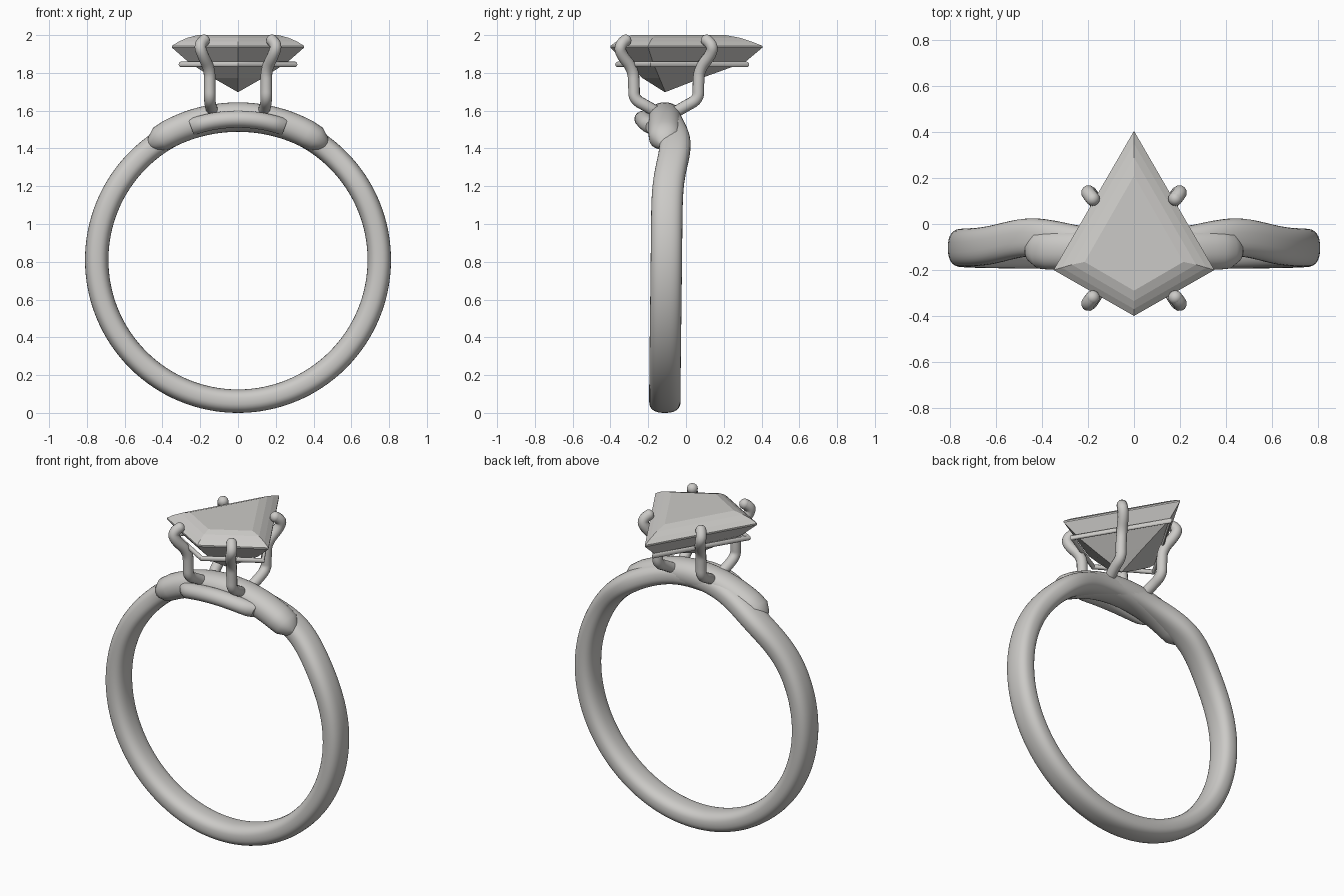
import bpy, bmesh
from math import sin, cos, pi, radians, copysign, exp
from mathutils import Vector

cube = bpy.data.objects.get("Cube")
if cube:
    bpy.data.objects.remove(cube)

metal = bpy.data.materials.new("silver_grey")
metal.use_nodes = True
GREY = (0.6, 0.59, 0.57, 1)
metal.diffuse_color = GREY
metal.node_tree.nodes["Principled BSDF"].inputs["Base Color"].default_value = GREY

CENTRE_Z = 0.81


def finish(bm, name, smooth):
    bmesh.ops.recalc_face_normals(bm, faces=bm.faces)
    mesh = bpy.data.meshes.new(name)
    bm.to_mesh(mesh)
    bm.free()
    obj = bpy.data.objects.new(name, mesh)
    bpy.context.collection.objects.link(obj)
    mesh.materials.append(metal)
    if smooth:
        bpy.ops.object.select_all(action='DESELECT')
        obj.select_set(True)
        bpy.context.view_layer.objects.active = obj
        bpy.ops.object.shade_smooth_by_angle(angle=radians(40))
    return obj


def loft(name, rings, closed=False, smooth=True):
    """Skin a list of equal-length rings of points."""
    bm = bmesh.new()
    loops = [[bm.verts.new(p) for p in ring] for ring in rings]
    n = len(loops[0])
    pairs = list(zip(loops, loops[1:]))
    if closed:
        pairs.append((loops[-1], loops[0]))
    else:
        bm.faces.new(loops[0])
        bm.faces.new(loops[-1])
    for a, b in pairs:
        for i in range(n):
            j = (i + 1) % n
            bm.faces.new((a[i], a[j], b[j], b[i]))
    return finish(bm, name, smooth)


def arc_ring(t, radius, y, thick, width, power, n=32):
    """Rounded cross-section at angle t from the top of the hoop."""
    pts = []
    for k in range(n):
        a = 2 * pi * k / n
        u = copysign(abs(cos(a)) ** (2 / power), cos(a)) * thick
        v = copysign(abs(sin(a)) ** (2 / power), sin(a)) * width
        pts.append((sin(t) * (radius + u), y + v, CENTRE_Z + cos(t) * (radius + u)))
    return pts


def tube(name, points, radius, cyclic=False, spline_type='NURBS'):
    """Round wire along a path, with domed ends when open."""
    curve = bpy.data.curves.new(name, 'CURVE')
    curve.dimensions = '3D'
    curve.bevel_depth = radius
    curve.bevel_resolution = 4
    curve.resolution_u = 8
    sp = curve.splines.new(spline_type)
    sp.points.add(len(points) - 1)
    for p, co in zip(sp.points, points):
        p.co = (*co, 1)
    sp.use_cyclic_u = cyclic
    if spline_type == 'NURBS':
        sp.order_u = 3
        sp.use_endpoint_u = True
    temp = bpy.data.objects.new(name + "_path", curve)
    bpy.context.collection.objects.link(temp)
    bm = bmesh.new()
    bm.from_mesh(temp.to_mesh())
    temp.to_mesh_clear()
    bpy.data.objects.remove(temp)
    if not cyclic:
        for end in (points[0], points[-1]):
            ball = bmesh.ops.create_uvsphere(bm, u_segments=16, v_segments=10, radius=radius)
            bmesh.ops.translate(bm, verts=ball["verts"], vec=Vector(end))
    return finish(bm, name, True)


# Hoop, which leans back towards the shoulders
hoop = []
for i in range(128):
    t = -pi + 2 * pi * i / 128
    lean = -0.112 + 0.045 * exp(-((abs(t) - 0.62) / 0.3) ** 2) + 0.008 * (1 + cos(t)) * abs(sin(t))
    hoop.append(arc_ring(t, 0.748, lean, 0.062, 0.083, 2.5))
loft("band", hoop, closed=True)

# Thicker saddle across the top, pinched at both ends
stations = [(-0.68, 0.02), (-0.63, 0.6), (-0.57, 0.95), (-0.5, 1)]
stations += [(-0.5 + i / 20, 1) for i in range(1, 20)]
stations += [(-t, s) for t, s in reversed(stations[:4])]
saddle = []
for t, s in stations:
    mid = cos(t * pi / 1.2)
    saddle.append(arc_ring(t, 0.762 - 0.006 * mid, -0.112, 0.073 * s + 0.005 * mid, 0.087 * s, 2.2))
loft("band_saddle", saddle)

# Small forward ledge under the front prongs
ledge = []
for i in range(17):
    t = -0.34 + 0.68 * i / 16
    f = cos(t / 0.34 * pi / 2) ** 0.5 + 0.05
    ledge.append(arc_ring(t, 0.745, -0.16 - 0.06 * f, 0.045, 0.05, 2))
loft("front_ledge", ledge)

# Four claw prongs, mirrored left and right
BACK = [(0.13, -0.06, 1.59), (0.145, -0.01, 1.62), (0.15, 0.065, 1.66), (0.15, 0.065, 1.73),
        (0.15, 0.07, 1.82), (0.19, 0.135, 1.9), (0.205, 0.14, 1.95), (0.18, 0.11, 1.972)]
for side, label in ((1, "left"), (-1, "right")):
    for front in (False, True):
        path = [(side * x, -0.21 - y if front else y, z) for x, y, z in BACK]
        tube(("front_" if front else "back_") + label + "_prong", path, 0.031)


def kite(half, front, back, corner, z):
    return [(0, back, z), (half, corner, z), (0, front, z), (-half, corner, z)]


# Wire gallery following the stone
tube("gallery_wire", kite(0.3, -0.36, 0.32, -0.185, 1.845), 0.015, True, 'POLY')

# Step-cut kite stone: table, crown, girdle, pavilion
loft("kite_stone", [
    kite(0.215, -0.29, 0.21, -0.165, 2.0),
    kite(0.27, -0.335, 0.29, -0.177, 1.985),
    kite(0.315, -0.37, 0.35, -0.19, 1.965),
    kite(0.35, -0.4, 0.405, -0.2, 1.943),
    kite(0.35, -0.4, 0.405, -0.2, 1.934),
    kite(0.26, -0.32, 0.31, -0.175, 1.855),
    kite(0.13, -0.23, 0.08, -0.14, 1.772),
    kite(0.004, -0.115, -0.105, -0.11, 1.70),
], smooth=False)
